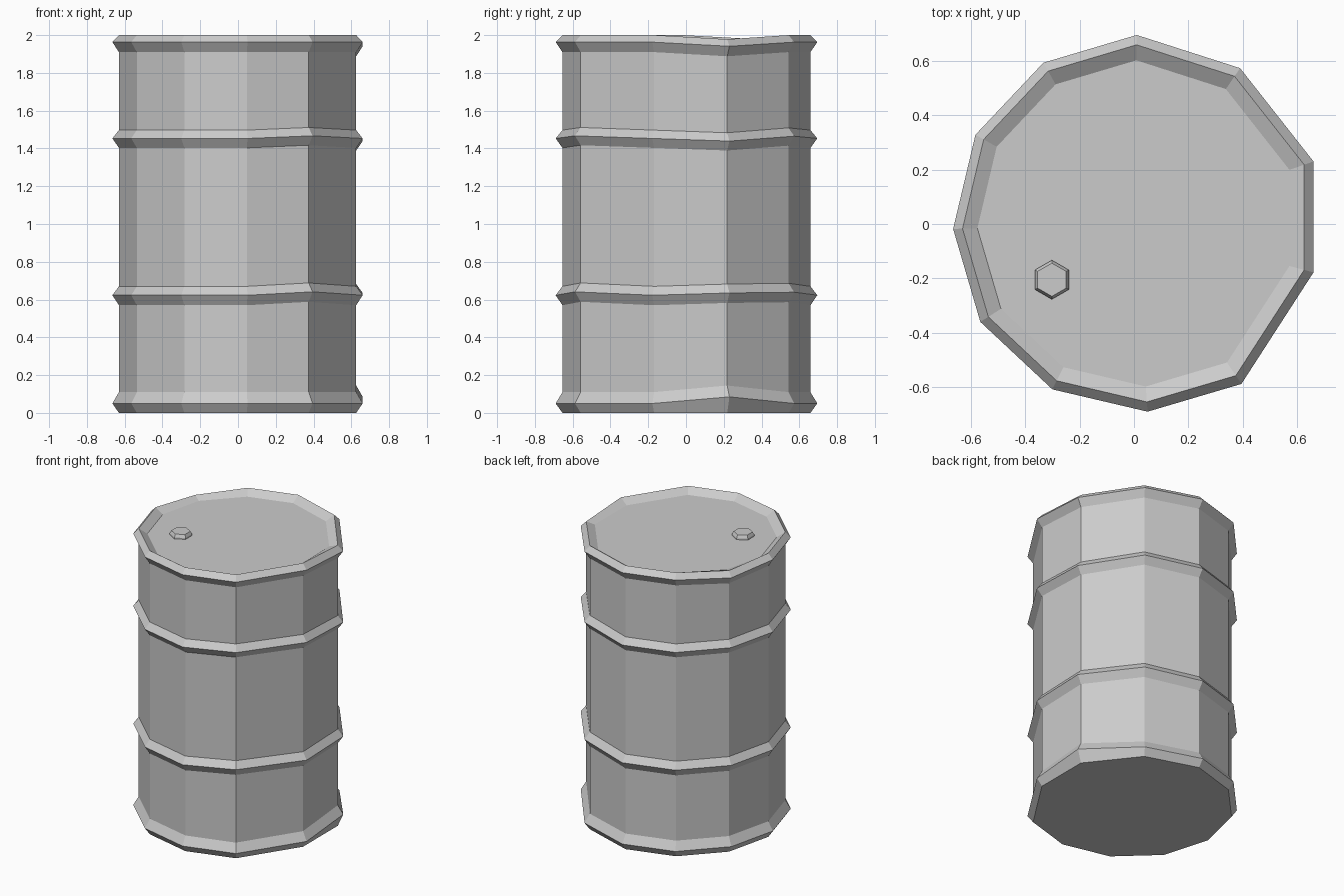
import bpy, bmesh, math

if "Cube" in bpy.data.objects:
    bpy.data.objects.remove(bpy.data.objects["Cube"])

# Irregular 11-sided outline at the widest part of the ribs
OUTLINE = [(0.01, 0.695), (-0.333, 0.593), (-0.583, 0.328), (-0.665, -0.018),
           (-0.565, -0.36), (-0.30, -0.608), (0.05, -0.69), (0.395, -0.588),
           (0.66, -0.178), (0.66, 0.23), (0.39, 0.573)]

BODY = 0.948
# Each rib: loops of (scale, z) and small dents {corner: z shift}
RIBS = [
    ([(BODY, 0.0)], {}),
    ([(1, 0.05), (BODY, 0.11)], {9: 0.035}),
    ([(BODY, 0.57), (1, 0.623), (BODY, 0.67)], {7: 0.018, 9: 0.012, 10: 0.016}),
    ([(BODY, 1.403), (1, 1.453), (BODY, 1.497)], {7: 0.014, 9: -0.014, 10: 0.012}),
    ([(BODY, 1.91), (1, 1.963), (BODY, 2.0)], {2: -0.018, 9: -0.022}),
    ([(0.866, 1.963)], {}),
]


def loft(name, loops, location=(0, 0, 0)):
    """Join stacked loops of points with quads and cap both ends."""
    bm = bmesh.new()
    rings = [[bm.verts.new(p) for p in loop] for loop in loops]
    n = len(rings[0])
    for a, b in zip(rings, rings[1:]):
        for i in range(n):
            j = (i + 1) % n
            bm.faces.new((a[i], a[j], b[j], b[i]))
    bm.faces.new(rings[0][::-1])
    bm.faces.new(rings[-1])
    bmesh.ops.recalc_face_normals(bm, faces=bm.faces)
    mesh = bpy.data.meshes.new(name)
    bm.to_mesh(mesh)
    bm.free()
    obj = bpy.data.objects.new(name, mesh)
    obj.location = location
    bpy.context.collection.objects.link(obj)
    return obj


# Barrel body with ribs, raised rim and recessed lid
loops = [[(x * s, y * s, z + dents.get(i, 0)) for i, (x, y) in enumerate(OUTLINE)]
         for levels, dents in RIBS for s, z in levels]
loft("barrel_body", loops)


# Hexagonal bung on the lid
def hexagon(r, z):
    return [(r * math.cos(math.radians(30 + 60 * i)),
             r * math.sin(math.radians(30 + 60 * i)), z) for i in range(6)]


loft("lid_bung", [hexagon(0.072, -0.005), hexagon(0.072, 0.01), hexagon(0.061, 0.03)],
     (-0.302, -0.205, 1.963))
